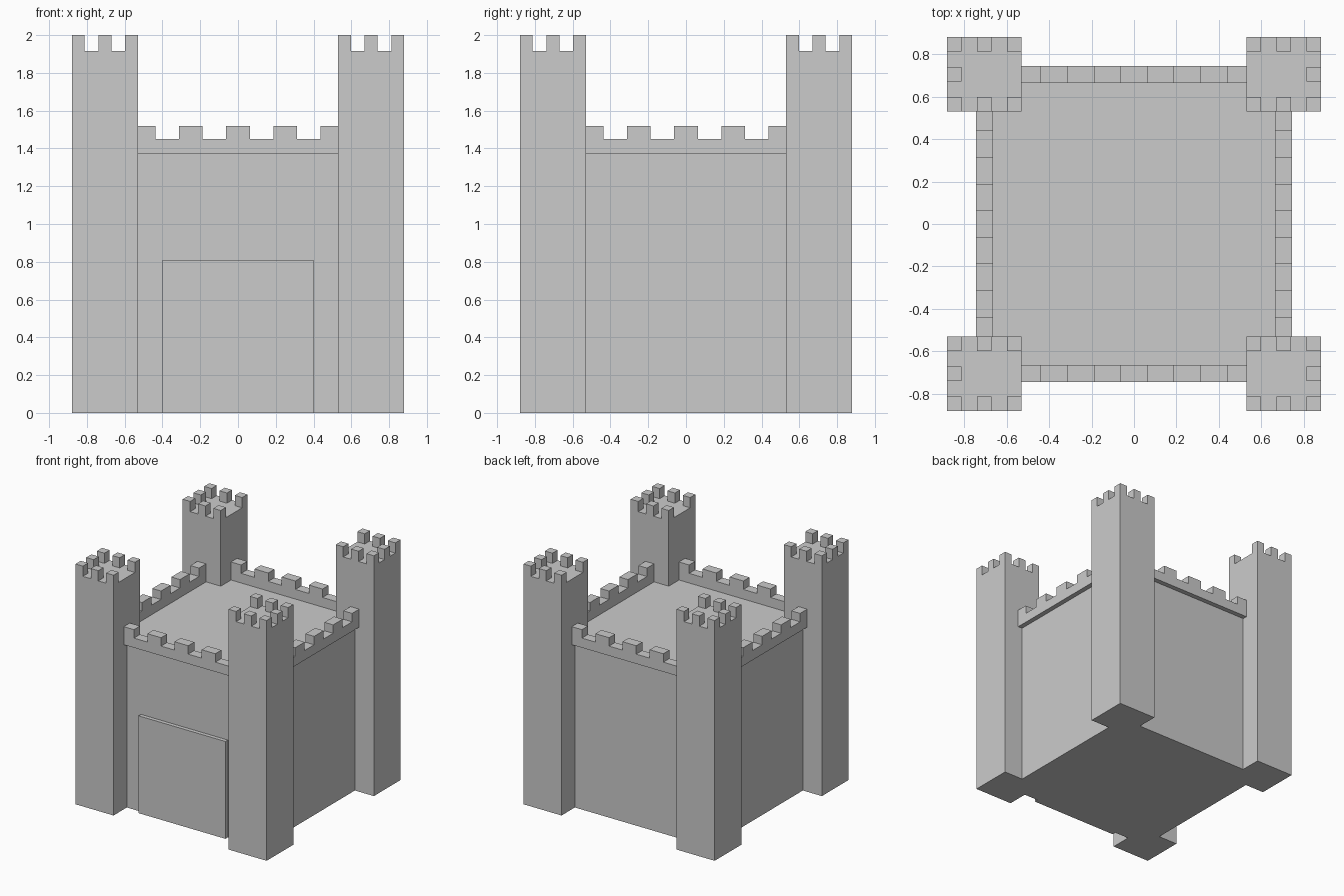
import bpy, bmesh
from mathutils import Matrix, Vector

if "Cube" in bpy.data.objects:
    bpy.data.objects.remove(bpy.data.objects["Cube"])


def make_object(name, boxes, matrix=Matrix()):
    """One mesh object from a list of boxes given as (min corner, max corner)."""
    bm = bmesh.new()
    for lo, hi in boxes:
        lo, hi = Vector(lo), Vector(hi)
        place = Matrix.Translation((lo + hi) / 2) @ Matrix.Diagonal((*(hi - lo), 1))
        bmesh.ops.create_cube(bm, size=1, matrix=place)
    mesh = bpy.data.meshes.new(name)
    bm.to_mesh(mesh)
    bm.free()
    obj = bpy.data.objects.new(name, mesh)
    obj.matrix_world = matrix
    bpy.context.collection.objects.link(obj)
    return obj


HALF = 0.705         # wall face and tower centre line
ROOF = 1.37
TOWER = 0.175        # half width of a tower
TOWER_DECK, TOWER_TOP = 1.915, 2.0
MERLON = 0.034       # half width of a tower merlon

# Keep body and gate
make_object("keep_body", [((-HALF, -HALF, 0), (HALF, HALF, ROOF))])
make_object("gate", [((-0.4, -0.737, 0), (0.4, -0.69, 0.81))])

# Overhanging parapet with merlons on each of the four walls
inner, outer = -0.665, -0.745
parapet = [((-0.54, outer, ROOF), (0.54, inner, 1.45))]
for i in range(-2, 3):
    cx = i * 0.25
    x0, x1 = max(cx - 0.063, -0.54), min(cx + 0.063, 0.54)
    parapet.append(((x0, outer, 1.45), (x1, inner, 1.52)))
for k, side in enumerate(("front", "right", "back", "left")):
    make_object(f"parapet_{side}", parapet, Matrix.Rotation(k * 1.5707963, 4, 'Z'))

# Corner towers, with merlons around the rim except mid-way on the side facing across x
step = TOWER - MERLON
for sx, xname in ((-1, "left"), (1, "right")):
    for sy, yname in ((-1, "front"), (1, "back")):
        boxes = [((-TOWER, -TOWER, 0), (TOWER, TOWER, TOWER_DECK))]
        for i in (-1, 0, 1):
            for j in (-1, 0, 1):
                if j == 0 and i in (0, -sx):
                    continue
                x, y = i * step, j * step
                boxes.append(((x - MERLON, y - MERLON, TOWER_DECK),
                              (x + MERLON, y + MERLON, TOWER_TOP)))
        make_object(f"tower_{yname}_{xname}", boxes,
                    Matrix.Translation((sx * HALF, sy * HALF, 0)))
